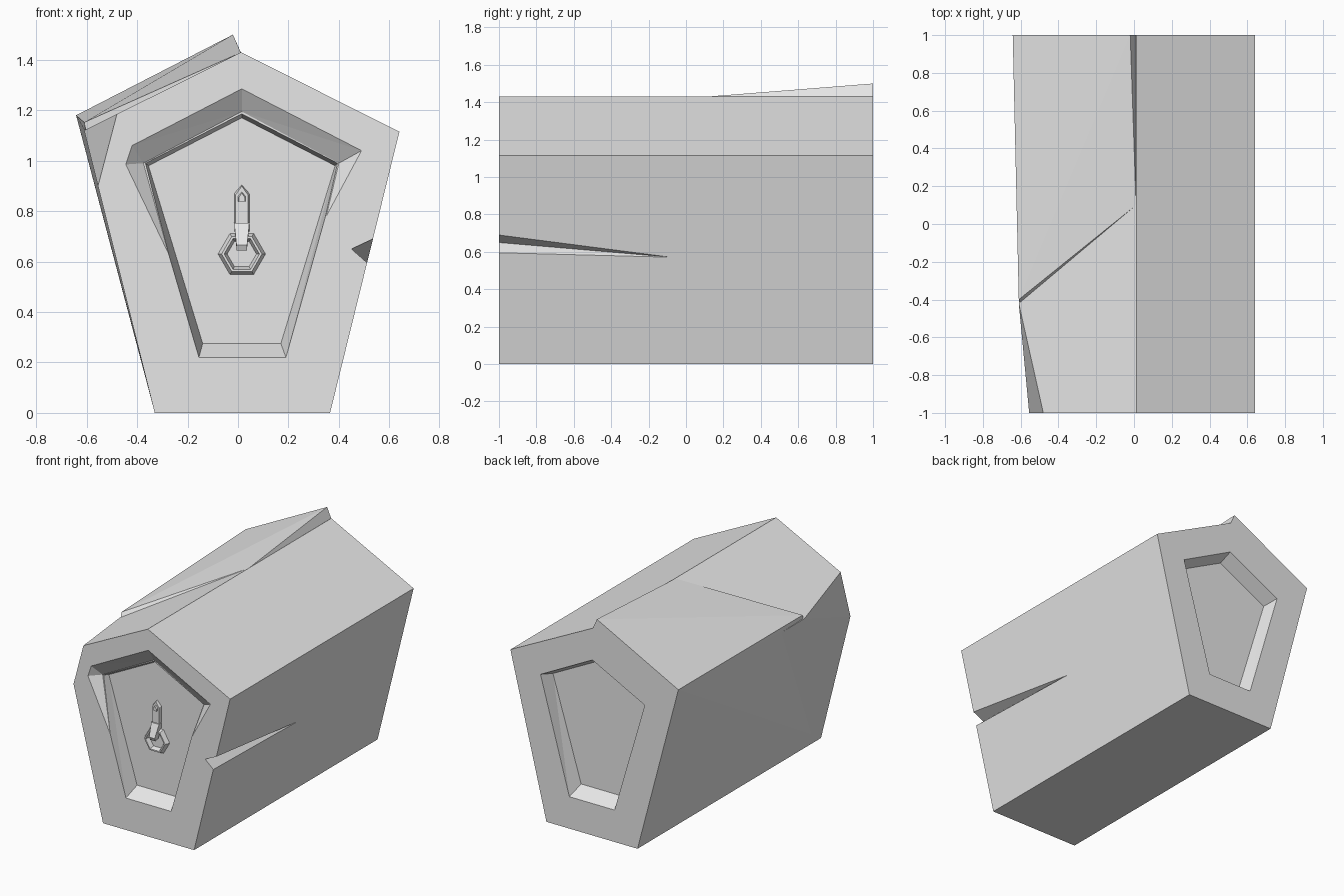
import bpy
import bmesh
from mathutils import Vector

cube = bpy.data.objects.get("Cube")
if cube:
    bpy.data.objects.remove(cube, do_unlink=True)

stone = bpy.data.materials.new("plain_grey")
stone.use_nodes = True
GREY = (0.8, 0.8, 0.8, 1)
stone.diffuse_color = GREY
stone.node_tree.nodes["Principled BSDF"].inputs["Base Color"].default_value = GREY

FLOOR = -0.9   # y of the front recess floor
MID = 0.015    # x of the centre line


def finish(name, bm):
    bmesh.ops.recalc_face_normals(bm, faces=bm.faces)
    mesh = bpy.data.meshes.new(name)
    bm.to_mesh(mesh)
    bm.free()
    obj = bpy.data.objects.new(name, mesh)
    bpy.context.scene.collection.objects.link(obj)
    mesh.materials.append(stone)
    return obj


def hull_mesh(points):
    bm = bmesh.new()
    verts = [bm.verts.new(p) for p in points]
    out = bmesh.ops.convex_hull(bm, input=verts)
    loose = {g for g in out["geom_interior"] + out["geom_unused"]
             if isinstance(g, bmesh.types.BMVert)}
    bmesh.ops.delete(bm, geom=list(loose), context='VERTS')
    bmesh.ops.dissolve_limit(bm, angle_limit=0.002, verts=bm.verts, edges=bm.edges)
    return bm


def at_y(outline, y):
    return [(x, y, z) for x, z in outline]


def combine(target, tool, operation):
    mod = target.modifiers.new(operation.lower(), 'BOOLEAN')
    mod.operation = operation
    mod.solver = 'EXACT'
    mod.object = tool
    with bpy.context.temp_override(object=target, active_object=target):
        bpy.ops.object.modifier_apply(modifier=mod.name)
    bpy.data.objects.remove(tool, do_unlink=True)


# Five-sided body with its front corner sheared off
section = [(-0.33, 0), (0.365, 0), (0.64, 1.115), (0.012, 1.43), (-0.61, 1.12)]
bm = hull_mesh(at_y(section, -1) + at_y(section, 1))
a, b, c = Vector((-0.61, -0.42, 1.12)), Vector((-0.48, -1, 1.185)), Vector((-0.555, -1, 0.9))
normal = (b - a).cross(c - a).normalized()
if normal.x > 0:
    normal = -normal
bmesh.ops.bisect_plane(bm, geom=bm.verts[:] + bm.edges[:] + bm.faces[:],
                       plane_co=a, plane_no=normal, clear_outer=True)
bmesh.ops.holes_fill(bm, edges=[e for e in bm.edges if e.is_boundary])
body = finish("body", bm)

# Lifted slab over the rear of one roof slope
slab = finish("lifted_slab", hull_mesh([
    (0.011, 0.1, 1.429), (-0.606, -0.4, 1.118), (-0.61, -0.4, 1.152),
    (0.011, 1, 1.43), (-0.02, 1, 1.5), (-0.642, 1, 1.18),
    (-0.33, 1, 0), (-0.329, -1, 0.001)]))
combine(body, slab, 'UNION')

# Sloped recess in both ends
rim = [(-0.155, 0.22), (0.19, 0.22), (0.41, 1.005), (MID, 1.21), (-0.385, 1.005)]
panel = [(-0.14, 0.275), (0.17, 0.275), (0.385, 0.98), (MID, 1.17), (-0.355, 0.98)]
for side in (-1, 1):
    cutter = finish("recess_cutter", hull_mesh(
        at_y(rim, side * 1.05) + at_y(rim, side) + at_y(panel, side * -FLOOR)))
    combine(body, cutter, 'DIFFERENCE')

# Broken-away upper rim of the front recess
chip = [(-0.275, 0.63), (-0.445, 0.985), (-0.42, 1.06),
        (MID, 1.285), (0.49, 1.04), (0.35, 0.78)]
ledge = [(-0.375, 0.99), (MID, 1.195), (0.4, 0.99)]
cutter = finish("chip_cutter", hull_mesh(
    at_y(chip, -1.05) + at_y(chip, -1) + at_y(ledge, -0.94)))
combine(body, cutter, 'DIFFERENCE')

# Tapering crack in the side wall
tip = Vector((0.507, -0.065, 0.57))
deep, upper, lower = (Vector((x, -1, z)) for x, z in
                      ((0.45, 0.65), (0.535, 0.69), (0.512, 0.595)))
upper, lower = (deep + (p - deep) * 1.6 for p in (upper, lower))
cutter = finish("crack_cutter", hull_mesh(
    [tip] + [tip + (p - tip) * 1.05 for p in (deep, upper, lower)]))
combine(body, cutter, 'DIFFERENCE')


# Hexagonal pull ring, bevelled outside and inside
bm = bmesh.new()
loops = []
for radius, lift in ((0.094, 0), (0.08, 0.03), (0.07, 0.03), (0.058, 0)):
    made = bmesh.ops.create_circle(bm, segments=6, radius=radius)["verts"]
    for v in made:
        # swap axes so the ring faces the front with its points sideways
        v.co = (MID + v.co.y, FLOOR - lift, 0.63 + v.co.x)
    # put a corner on the horizontal axis
    if abs(max(v.co.x for v in made) - MID - radius) > 0.001:
        for v in made:
            dx, dz = v.co.x - MID, v.co.z - 0.63
            v.co.x, v.co.z = MID + dz, 0.63 - dx
    loops.append(made)
for inner, outer in zip(loops, loops[1:]):
    for i in range(6):
        j = (i + 1) % 6
        bm.faces.new((inner[i], inner[j], outer[j], outer[i]))
finish("pull_ring", bm)


# Pointed mounting strap with a small raised stud
def house(name, half, low, shoulder, peak, back, front):
    outline = [(MID - half, low), (MID + half, low), (MID + half, shoulder),
               (MID, peak), (MID - half, shoulder)]
    tapered = [(MID + (x - MID) * 0.8, z - 0.006 * (z > low)) for x, z in outline]
    finish(name, hull_mesh(at_y(outline, back) + at_y(tapered, front)))


house("strap", 0.031, 0.72, 0.87, 0.905, FLOOR + 0.005, FLOOR - 0.018)
house("strap_stud", 0.015, 0.838, 0.86, 0.878, FLOOR - 0.015, FLOOR - 0.028)

# Hook holding the ring, wider at its root
hook = [(0, 0.755, 0.03), (0.025, 0.752, 0.03), (0.03, 0.725, 0.026),
        (0.06, 0.665, 0.021), (0.05, 0.643, 0.02), (0.02, 0.65, 0.02), (0, 0.7, 0.026)]
finish("hook", hull_mesh([(MID + s * w, FLOOR - lift, z)
                          for lift, z, w in hook for s in (-1, 1)]))
